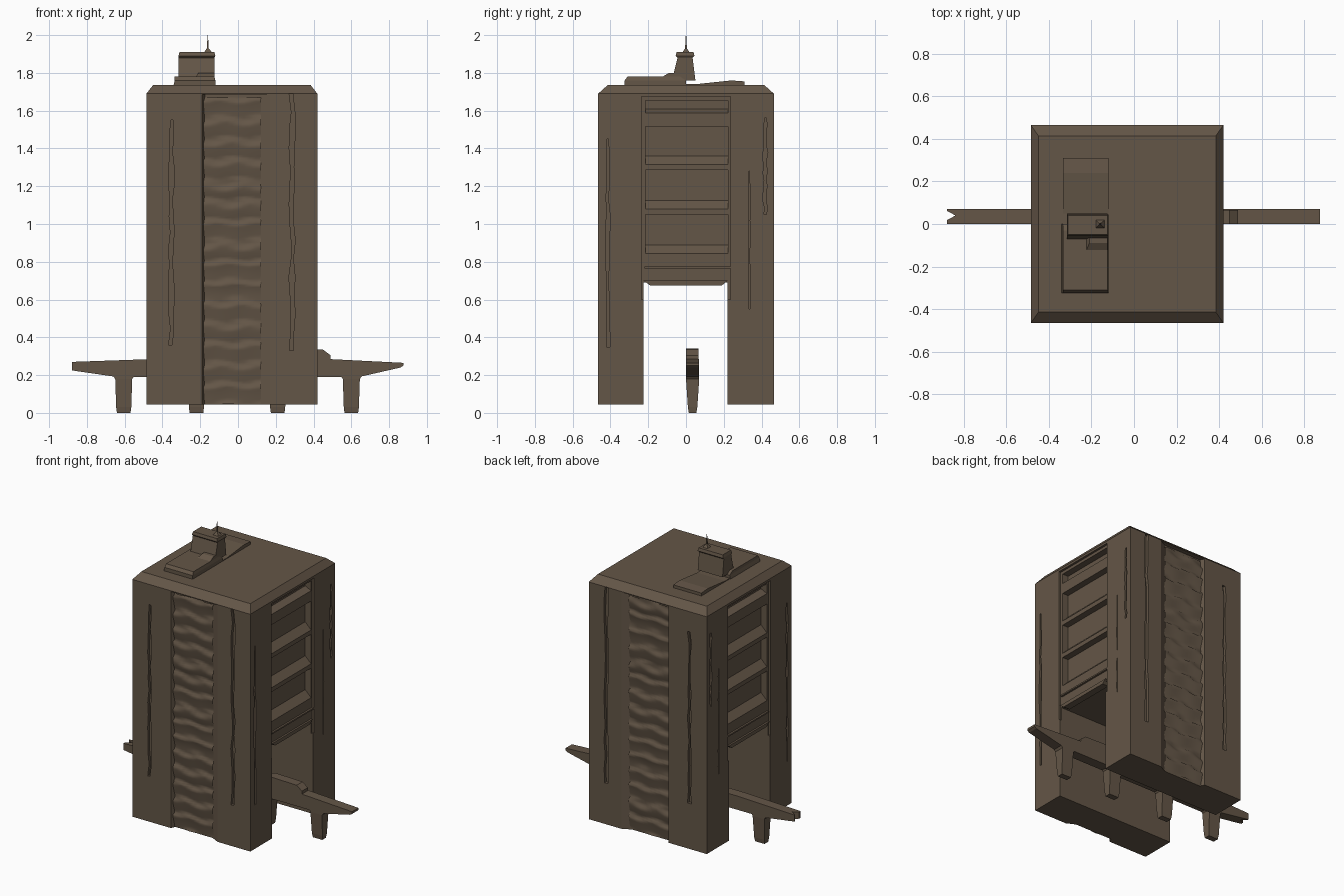
import bpy, bmesh, math, random

if "Cube" in bpy.data.objects:
    bpy.data.objects.remove(bpy.data.objects["Cube"])

random.seed(4)
XL, XR, YF, ZB, ZT = -0.485, 0.42, 0.465, 0.045, 1.735   # main block limits
XC = (XL + XR) / 2

stone = bpy.data.materials.new("weathered_brown")
stone.diffuse_color = (0.127, 0.093, 0.063, 1)
stone.use_nodes = True
stone.node_tree.nodes["Principled BSDF"].inputs["Base Color"].default_value = stone.diffuse_color


def finish(name, bm):
    bmesh.ops.recalc_face_normals(bm, faces=bm.faces)
    me = bpy.data.meshes.new(name)
    bm.to_mesh(me)
    bm.free()
    me.materials.append(stone)
    ob = bpy.data.objects.new(name, me)
    bpy.context.collection.objects.link(ob)
    return ob


def prism(name, pts, axis, a, b):
    """Extrude a 2D outline from a to b along x (pts y,z), y (pts x,z) or z (pts x,y)."""
    def place(p, q, t):
        return {'x': (t, p, q), 'y': (p, t, q), 'z': (p, q, t)}[axis]
    bm = bmesh.new()
    low = [bm.verts.new(place(p, q, a)) for p, q in pts]
    top = [bm.verts.new(place(p, q, b)) for p, q in pts]
    n = len(pts)
    bm.faces.new(low)
    bm.faces.new(top[::-1])
    for i in range(n):
        bm.faces.new((low[i], low[(i + 1) % n], top[(i + 1) % n], top[i]))
    return finish(name, bm)


def loft(name, sections):
    """Box through rectangles (x0, x1, y0, y1, z)."""
    bm = bmesh.new()
    rings = [[bm.verts.new(c) for c in ((x0, y0, z), (x1, y0, z), (x1, y1, z), (x0, y1, z))]
             for x0, x1, y0, y1, z in sections]
    bm.faces.new(rings[0])
    bm.faces.new(rings[-1])
    for r, s in zip(rings, rings[1:]):
        for i in range(4):
            bm.faces.new((r[i], r[(i + 1) % 4], s[(i + 1) % 4], s[i]))
    return finish(name, bm)


def cut(ob, cutter):
    cutter.hide_render = True
    mod = ob.modifiers.new("cut", 'BOOLEAN')
    mod.operation, mod.solver, mod.object = 'DIFFERENCE', 'EXACT', cutter
    bpy.context.view_layer.objects.active = ob
    bpy.ops.object.modifier_apply(modifier=mod.name)
    bpy.data.objects.remove(cutter)


def crack(center, z0, z1, width):
    """Ragged vertical slot outline."""
    n = 14
    zs = [z0 + (z1 - z0) * i / n for i in range(n + 1)]
    left = [(center - width * random.uniform(0.1, 0.6), z) for z in zs]
    right = [(center + width * random.uniform(0.1, 0.6), z) for z in zs]
    return left + right[::-1]


# Main block with sloped roof edge
body = loft("tower_body", [(XL, XR, -YF, YF, ZB),
                           (XL, XR, -YF, YF, 1.69),
                           (XL + 0.035, XR - 0.035, -YF + 0.05, YF - 0.05, ZT)])

# Passage through the base
cut(body, prism("passage_cutter", [(-0.225, -0.1), (0.22, -0.1), (0.22, 0.69), (-0.225, 0.69)],
                'x', -1, 1))

# Recessed side panels, window bays with sloping sills, and cracks
for s, face in ((1, XR), (-1, XL)):
    out = face + s * 0.1
    cut(body, prism("panel_cutter", [(-0.235, 0.60), (0.235, 0.60), (0.235, 1.675), (-0.235, 1.675)],
                    'x', face - s * 0.015, out))
    for z0, z1 in ((0.84, 1.05), (1.075, 1.285), (1.31, 1.515), (1.585, 1.655)):
        rise = min(0.05, (z1 - z0) * 0.35)
        cut(body, prism("bay_cutter", [(out, z0), (out, z1), (face - s * 0.06, z1),
                                       (face - s * 0.06, z0 + rise), (face - s * 0.01, z0)],
                        'y', -0.215, 0.222))
    for y, z0, z1 in ((-0.415, 0.35, 1.45), (0.42, 1.05, 1.56), (0.335, 0.55, 1.28)):
        w = 0.008 if y == 0.335 else 0.022
        cut(body, prism("crack_cutter", crack(y, z0, z1, w), 'x', face - s * 0.015, out))
    # Thin ledges above the passage
    x0, x1 = sorted((face - s * 0.05, face - s * 0.002))
    loft("lintel_ledge", [(x0, x1, -0.22, 0.245, 0.765), (x0, x1, -0.22, 0.245, 0.775)])
    loft("passage_lip", [(x0, x1, -0.19, 0.19, 0.675), (x0, x1, -0.225, 0.22, 0.70)])

# Front and back: long shallow channel, cracks and a rippled panel
for s in (-1, 1):
    face, out = s * YF, s * (YF + 0.1)
    cut(body, prism("channel_cutter", [(-0.195, out), (-0.19, face), (-0.175, face - s * 0.03),
                                       (0.11, face - s * 0.03), (0.17, face), (0.175, out)],
                    'z', -0.1, 1.685))
    for x, z0, z1, w in ((-0.352, 0.36, 1.55, 0.028), (0.287, 0.33, 1.69, 0.03)):
        cut(body, prism("crack_cutter", crack(x, z0, z1, w), 'y', face - s * 0.02, out))

    bm = bmesh.new()
    nx, nz, rows = 10, 150, 15
    shift = [random.uniform(-0.25, 0.25) for _ in range(rows + 2)]
    grid = []
    for j in range(nz + 1):
        z = 0.05 + 1.62 * j / nz
        line = []
        for i in range(nx + 1):
            x = -0.182 + 0.305 * i / nx
            t = rows * j / nz
            t += shift[int(t)] * math.sin(math.pi * (t % 1)) + 0.12 * math.sin(x * 30 + int(t))
            saw = (t % 1) if t % 1 < 0.8 else (1 - t % 1) * 4
            d = 0.027 - 0.02 * saw
            line.append(bm.verts.new((x, face - s * d, z)))
        grid.append(line)
    for j in range(nz):
        for i in range(nx):
            f = bm.faces.new((grid[j][i], grid[j][i + 1], grid[j + 1][i + 1], grid[j + 1][i]))
            f.smooth = True
    ripple = finish("rippled_panel", bm)
    if (ripple.data.polygons[0].normal.y > 0) != (s > 0):
        ripple.data.flip_normals()

# Roof: stepped base, sloping rear slab, tapered turret and spire
loft("roof_slab_front", [(-0.345, -0.12, -0.325, 0.0, 1.72), (-0.335, -0.12, -0.325, 0.0, 1.76),
                         (-0.335, -0.125, -0.31, -0.03, 1.78)])
prism("roof_slab_rear", [(0.0, 1.72), (0.31, 1.72), (0.31, 1.755), (0.24, 1.76), (0.05, 1.74),
                         (0.0, 1.74)], 'x', -0.335, -0.12)
loft("turret", [(-0.315, -0.125, -0.075, 0.05, 1.76), (-0.315, -0.125, -0.045, 0.035, 1.88),
                (-0.315, -0.12, -0.055, 0.045, 1.89), (-0.31, -0.125, -0.05, 0.04, 1.91)])
loft("turret_step", [(-0.23, -0.125, -0.14, -0.03, 1.77), (-0.21, -0.125, -0.09, -0.03, 1.80)])
loft("spire", [(-0.185, -0.13, -0.025, 0.025, 1.90), (-0.165, -0.155, -0.005, 0.005, 1.93),
               (-0.161, -0.159, -0.001, 0.001, 2.0)])

# Long rail through the passage, forked at one end
rail = prism("rail", [(-0.88, 0.225), (-0.64, 0.19), (0.64, 0.19), (0.86, 0.24), (0.875, 0.25),
                      (0.875, 0.265), (0.48, 0.285), (-0.45, 0.285), (-0.88, 0.27)], 'y', 0.0, 0.07)
cut(rail, prism("fork_cutter", [(-0.95, -0.02), (-0.84, 0.04), (-0.95, 0.10)], 'z', 0, 0.5))
prism("rail_hump", [(0.12, 0.27), (0.49, 0.27), (0.49, 0.305), (0.45, 0.335), (0.25, 0.34),
                    (0.17, 0.32)], 'y', 0.0, 0.065)

# Tapered legs
for x in (-0.605, -0.22, 0.21, 0.60):
    loft("rail_leg", [(x - 0.036, x + 0.036, 0.015, 0.055, 0.0), (x - 0.04, x + 0.04, 0.01, 0.06, 0.03),
                      (x - 0.045, x + 0.045, 0.0, 0.07, 0.18), (x - 0.06, x + 0.06, 0.0, 0.07, 0.2)])
